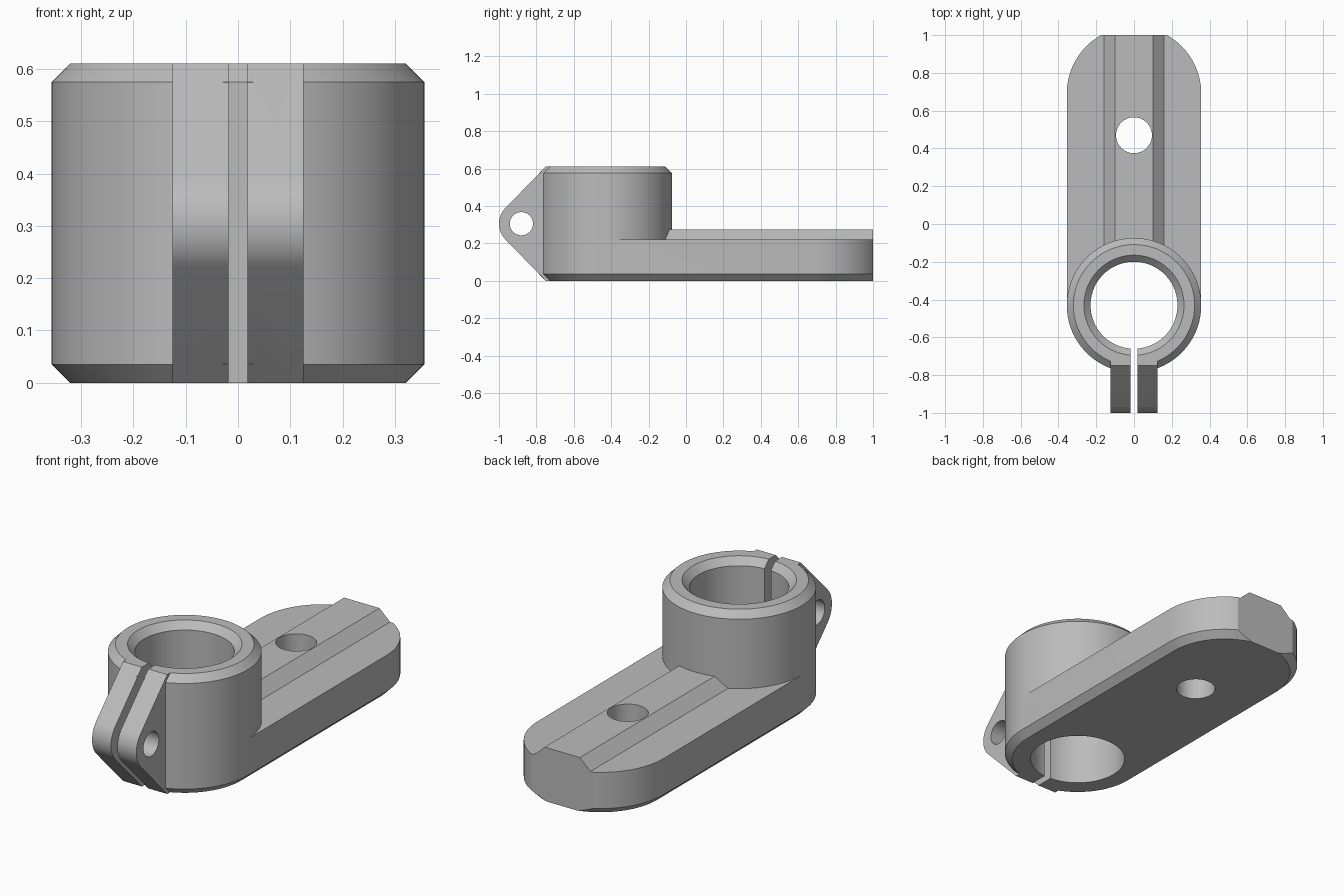
import bpy
import bmesh
from math import sin, cos, pi

# Main dimensions
BORE_Y, END_Y = -0.43, 0.69       # centres of the two rounded ends
RADIUS, HEIGHT, DECK = 0.356, 0.61, 0.22
CHAMFER, BORE = 0.035, 0.23
EAR_Y, EAR_Z, EAR_R = -0.88, 0.305, 0.12
STEPS = 48                        # segments per half circle

if "Cube" in bpy.data.objects:
    bpy.data.objects.remove(bpy.data.objects["Cube"])

grey = bpy.data.materials.new("plain grey")
grey.use_nodes = True
colour = (0.5, 0.5, 0.5, 1)
grey.diffuse_color = colour
grey.node_tree.nodes["Principled BSDF"].inputs["Base Color"].default_value = colour


def arc(cx, cy, r, start, end, steps):
    angles = [start + (end - start) * i / steps for i in range(steps + 1)]
    return [(cx + r * cos(a), cy + r * sin(a)) for a in angles]


def circle(cx, cy, r):
    return arc(cx, cy, r, 0, 2 * pi, 2 * STEPS)[:-1]


def stadium(r):
    return arc(0, END_Y, r, 0, pi, STEPS) + arc(0, BORE_Y, r, pi, 2 * pi, STEPS)


def loft(name, sections, axis="z"):
    """Closed solid through (level, outline) sections along an axis."""
    place = {"z": lambda u, v, w: (u, v, w),
             "x": lambda u, v, w: (w, u, v),
             "y": lambda u, v, w: (u, w, v)}[axis]
    bm = bmesh.new()
    rings = [[bm.verts.new(place(u, v, w)) for u, v in outline] for w, outline in sections]
    bm.faces.new(rings[0])
    bm.faces.new(rings[-1])
    n = len(rings[0])
    for low, high in zip(rings, rings[1:]):
        for i in range(n):
            j = (i + 1) % n
            bm.faces.new((low[i], low[j], high[j], high[i]))
    bmesh.ops.recalc_face_normals(bm, faces=bm.faces)
    mesh = bpy.data.meshes.new(name)
    bm.to_mesh(mesh)
    bm.free()
    mesh.materials.append(grey)
    obj = bpy.data.objects.new(name, mesh)
    bpy.context.collection.objects.link(obj)
    return obj


def box(name, x, y0, y1, z0, z1):
    return loft(name, [(z, [(-x, y0), (x, y0), (x, y1), (-x, y1)]) for z in (z0, z1)])


def combine(target, tool, operation):
    mod = target.modifiers.new(tool.name, "BOOLEAN")
    mod.object, mod.operation, mod.solver = tool, operation, "EXACT"
    bpy.context.view_layer.objects.active = target
    bpy.ops.object.modifier_apply(modifier=mod.name)
    bpy.data.objects.remove(tool)


# Long base with a chamfered underside
bracket = loft("clamp_bracket", [(0, stadium(RADIUS - CHAMFER)),
                                 (CHAMFER, stadium(RADIUS)),
                                 (DECK, stadium(RADIUS))])

# Raised rail along the deck
rail = loft("rail", [(y, [(-0.17, DECK - 0.01), (0.17, DECK - 0.01), (0.16, DECK),
                          (0.1, 0.275), (-0.1, 0.275), (-0.16, DECK)])
                     for y in (-0.2, 1.1)], "y")
rail_base = rail
combine(bracket, rail_base, "UNION")

# Round clamp collar with a chamfered rim
collar = loft("collar", [(0.1, circle(0, BORE_Y, RADIUS)),
                         (HEIGHT - CHAMFER, circle(0, BORE_Y, RADIUS)),
                         (HEIGHT, circle(0, BORE_Y, RADIUS - CHAMFER))])
combine(bracket, collar, "UNION")

# Clamp ears: tapered side profile with a rounded nose
profile = ([(-0.71, HEIGHT), (-0.75, HEIGHT)]
           + arc(EAR_Y, EAR_Z, EAR_R, 0.75 * pi, 1.25 * pi, 16)
           + [(-0.75, 0), (-0.71, 0)])
combine(bracket, loft("ears", [(x, profile) for x in (-0.125, 0.125)], "x"), "UNION")

# Bore with a countersunk top, split slot, pin holes and flat back end
cutters = [
    loft("bore", [(-0.1, circle(0, BORE_Y, BORE)),
                  (HEIGHT - CHAMFER, circle(0, BORE_Y, BORE)),
                  (HEIGHT, circle(0, BORE_Y, BORE + CHAMFER)),
                  (HEIGHT + 0.1, circle(0, BORE_Y, BORE + CHAMFER))]),
    box("slot", 0.018, -1.2, BORE_Y, -0.1, 0.8),
    loft("bolt_hole", [(x, circle(EAR_Y, EAR_Z, 0.062)) for x in (-0.3, 0.3)], "x"),
    loft("deck_hole", [(z, circle(0, 0.47, 0.095)) for z in (-0.1, 0.5)]),
    box("flat_end", 0.6, 1.0, 1.4, -0.1, 0.5),
]
for cutter in cutters:
    combine(bracket, cutter, "DIFFERENCE")

# Smooth curved walls, crisp edges
bpy.ops.object.select_all(action="DESELECT")
bracket.select_set(True)
bpy.context.view_layer.objects.active = bracket
bpy.ops.object.shade_smooth_by_angle(angle=pi / 7)
